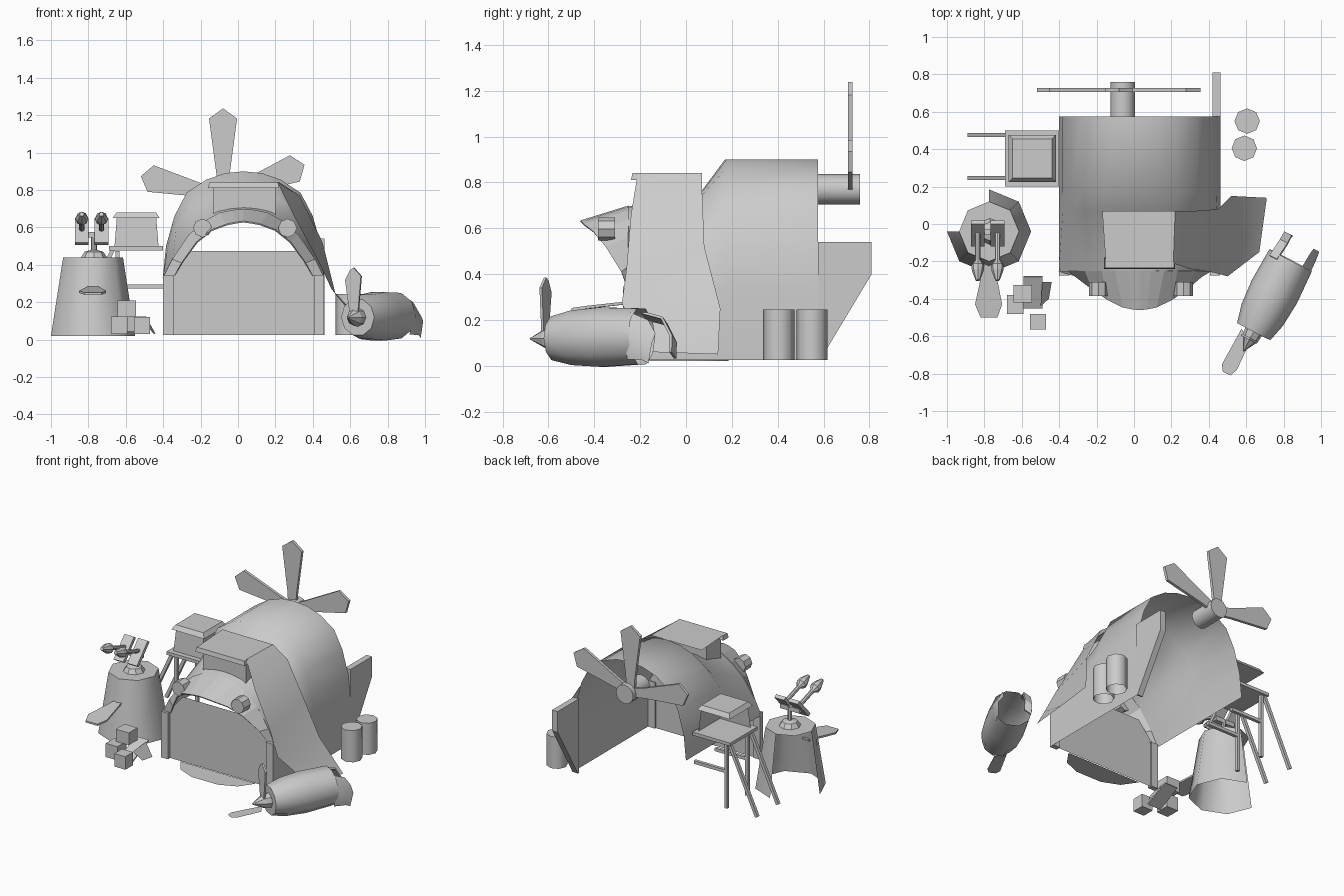
import bpy, bmesh, math
from mathutils import Vector, Matrix

cube = bpy.data.objects.get("Cube")
if cube:
    bpy.data.objects.remove(cube, do_unlink=True)

GREY = (0.6, 0.6, 0.6, 1)
mat = bpy.data.materials.new("plain grey")
mat.use_nodes = True
mat.diffuse_color = GREY
mat.node_tree.nodes["Principled BSDF"].inputs["Base Color"].default_value = GREY


def make(name, verts, faces, smooth=0, thick=0):
    bm = bmesh.new()
    vs = [bm.verts.new(v) for v in verts]
    for f in faces:
        bm.faces.new([vs[i] for i in f])
    bmesh.ops.recalc_face_normals(bm, faces=bm.faces)
    me = bpy.data.meshes.new(name)
    bm.to_mesh(me)
    bm.free()
    me.materials.append(mat)
    ob = bpy.data.objects.new(name, me)
    bpy.context.collection.objects.link(ob)
    if thick:
        mod = ob.modifiers.new("thickness", "SOLIDIFY")
        mod.thickness = thick
        mod.offset = 0
    if smooth:
        bpy.ops.object.select_all(action='DESELECT')
        ob.select_set(True)
        bpy.context.view_layer.objects.active = ob
        bpy.ops.object.shade_smooth_by_angle(angle=math.radians(smooth))
    return ob


def loft(name, rings, closed=False, caps=(), smooth=0, thick=0, skip=()):
    """Skin a series of equally long point rows."""
    n = len(rings[0])
    verts = [p for r in rings for p in r]
    faces = []
    for k in range(len(rings) - 1):
        for i in range(n if closed else n - 1):
            if i not in skip:
                j = (i + 1) % n
                faces.append((k * n + i, k * n + j, (k + 1) * n + j, (k + 1) * n + i))
    for c in caps:
        base = c % len(rings) * n
        faces.append(tuple(base + i for i in range(n)))
    return make(name, verts, faces, smooth, thick)


def slab(name, outline, offset):
    """Extrude a flat outline along a vector."""
    off = Vector(offset)
    a = [Vector(p) for p in outline]
    return loft(name, [a, [p + off for p in a]], True, (0, -1))


def box(name, x0, x1, y0, y1, z0, z1, inset=0, skip=()):
    a = [(x0, y0, z0), (x1, y0, z0), (x1, y1, z0), (x0, y1, z0)]
    b = [(x0 + inset, y0 + inset, z1), (x1 - inset, y0 + inset, z1),
         (x1 - inset, y1 - inset, z1), (x0 + inset, y1 - inset, z1)]
    return loft(name, [a, b], True, (0, -1), skip=skip)


def turned(name, start, direction, profile, n=8, caps=(0, -1), smooth=0, skip=(), turn=0.0):
    """Rings of (distance, radius) along an axis."""
    m = Matrix.Translation(start) @ Vector(direction).to_track_quat('Z', 'Y').to_matrix().to_4x4()
    rings = [[m @ Vector((r * math.cos(turn + i * math.tau / n), r * math.sin(turn + i * math.tau / n), d))
              for i in range(n)] for d, r in profile]
    return loft(name, rings, True, caps, smooth, 0, skip)


def beam(name, a, b, w=0.022):
    d = Vector(b) - Vector(a)
    turned(name, a, d, [(0, w * .7), (d.length, w * .7)], 4, turn=math.pi / 4)


CX = 0.03  # hangar centre line


def arch(half, y):
    return ([(CX + x, y, z) for x, z in half] + [(CX - x, y, z) for x, z in reversed(half[:-1])])


# Hangar shell, its left flank reaching the ground
full = [(-.432, .33), (-.415, .5), (-.37, .66), (-.305, .785), (-.2, .855), (-.1, .89), (0, .9)]
neck = [(-.432, .33), (-.41, .47), (-.36, .6), (-.28, .7), (-.19, .745), (-.1, .76), (0, .765)]
mouth = [(-.432, .33), (-.38, .43), (-.29, .56), (-.2, .635), (-.13, .675), (-.06, .69), (0, .695)]
loft("hangar_shell", [arch(h, y) + [(.46, y, .025)] for h, y in
                      ((mouth, -.25), (neck, .07), (full, .17), (full, .575))], smooth=60)

# Visor rim leaning out over the doorway
rim = [(-.37, -.25, .34), (-.33, -.28, .41), (-.25, -.35, .52), (-.17, -.405, .585), (-.09, -.445, .615),
       (-.04, -.455, .625), (0, -.46, .63)]
rim_row = [(CX + x, y, z) for x, y, z in rim] + [(CX - x, y, z) for x, y, z in reversed(rim[:-1])]
loft("doorway_visor", [arch(mouth, -.25), rim_row], thick=0.008)

# Door posts, front panel, ground apron
for side, nm in ((-1, "right"), (1, "left")):
    x = CX + side * .403
    box(nm + "_door_post", x - .027, x + .027, -.275, -.24, .025, .345)
panel = [(-.4, .025), (.46, .025), (.46, .33), (.41, .36), (.31, .475), (-.25, .475), (-.345, .36), (-.4, .33)]
make("front_panel", [(x, -.25, z) for x, z in panel], [range(8)])
make("ground_apron", [(-.26, -.26, .028), (.32, -.26, .028), (.25, -.36, .028), (.13, -.41, .028),
                      (-.07, -.41, .028), (-.19, -.36, .028)], [range(6)])

# Rear fin on the left flank
fin = [(.575, .025), (.585, .025), (.81, .4), (.81, .54), (.575, .54)]
slab("rear_fin", [(.42, y, z) for y, z in fin], (.042, 0, 0))

# Draped roof sheet
loft("roof_sheet", [
    [(-.15, -.22, .842), (.21, -.21, .842), (.3, -.24, .66), (.43, -.26, .42), (.5, -.28, .27), (.67, -.15, .06)],
    [(-.17, .07, .842), (.22, .07, .842), (.33, .07, .77), (.452, .08, .52), (.52, .15, .25), (.71, .14, .05)]],
    smooth=35)

# Roof box with overhanging lid
box("roof_box", -.13, .2, -.2, -.04, .67, .82)
box("roof_box_lid", -.16, .22, -.24, -.18, .81, .84, .006)

# Lamps on the visor
for x in (-.19, .265):
    turned("visor_lamp", (x, -.385, .597), (0, 1, 0), [(0, .05), (.075, .05)])

# Rear hub and three blades
turned("rear_hub", (-.06, .575, .77), (0, 1, 0), [(0, .066), (.185, .066)], 12, (-1,), 40)
blade = [(.03, -.03), (.11, -.035), (.41, -.075), (.465, 0), (.41, .075), (.11, .035), (.03, .03)]
for deg, s in ((90, 1), (167, .97), (20.5, 1)):
    a = math.radians(deg)
    pts = [(-.08 + s * (r * math.cos(a) - w * math.sin(a)), .706,
            .772 + s * (r * math.sin(a) + w * math.cos(a))) for r, w in blade]
    slab("rear_blade", pts, (0, .02, 0))

# Platform with open backed hut and legs
box("platform_deck", -.69, -.4, .2, .5, .478, .5)
box("platform_hut", -.66, -.425, .235, .47, .5, .65, .012, (2, 3))
box("hut_roof", -.67, -.418, .225, .475, .65, .68, .02)
for y in (.245, .475):
    beam("platform_leg", (-.645, y, .475), (-.645, y, .03))
    beam("platform_strut", (-.67, y, .48), (-.88, y, .03))
    beam("platform_brace", (-.645, y, .285), (-.4, y, .285))

# Gun tower, broken open at the rear right
turned("tower_body", (-.775, -.04, .02), (0, 0, 1), [(0, .225), (.42, .16)], 8, (-1,), 50, (6, 7))
turned("tower_mount", (-.77, -.04, .44), (0, 0, 1), [(0, .07), (.03, .05), (.04, .015), (.13, .015)], 8)
box("gun_crossbar", -.85, -.7, -.06, -.03, .545, .575)
for x in (-.835, -.73):
    # Tilted shield plate and barrel with flared muzzle
    slab("gun_shield", [(x - .037, -.12, .52), (x + .037, -.12, .52), (x + .037, 0, .65), (x - .037, 0, .65)],
         (0, .02, -.015))
    turned("gun_barrel", (x, -.04, .585), (0, -1, .33),
           [(0, .014), (.16, .014), (.19, .035), (.22, .032), (.275, .012)], 8)

# Paddle shaped plate on the tower front
slab("tower_paddle", [(-.8, -.2, .275), (-.75, -.2, .275), (-.705, -.43, .25), (-.73, -.5, .24),
                      (-.82, -.5, .24), (-.85, -.43, .25)], (0, 0, .012))

# Crates and scrap plate
box("crate_back", -.68, -.59, -.48, -.38, .03, .125)
box("crate_front", -.555, -.47, -.565, -.48, .03, .12)
box("crate_top", -.645, -.545, -.42, -.325, .125, .21)
make("scrap_plate", [(-.59, -.28, .12), (-.49, -.28, .12), (-.49, -.45, .04), (-.59, -.45, .04)], [range(4)], thick=.01)
make("scrap_shard", [(-.49, -.31, .12), (-.44, -.31, .03), (-.455, -.4, .035), (-.5, -.44, .1)], [range(4)])

# Barrels, open underneath
for x, y in ((.605, .55), (.59, .405)):
    turned("barrel", (x, y, .025), (0, 0, 1), [(0, .068), (.22, .068)], 8, (-1,), 50)

# Fallen engine pod
AXIS = Vector((.46, .888, .02)).normalized()
SIDE = Vector((.888, -.46, 0))
NOSE = Vector((.64, -.575, .12))
turned("engine_pod", NOSE, AXIS, [(0, .1), (.1, .125), (.24, .136), (.43, .128)], 10, (0,), 50)
turned("engine_spinner", NOSE, -AXIS, [(0, .05), (.04, .045), (.12, .002)], 8)


def pod_point(t, s, h):
    return NOSE + AXIS * t + SIDE * s + Vector((0, 0, h))


# Torn metal at the open end: a narrow claw and a broad side plate
loft("torn_claw", [
    [pod_point(t, s, h), pod_point(t, s - .045, h - .03)]
    for t, s, h in ((.4, -.065, .105), (.5, -.055, .08), (.545, -.055, .0), (.545, -.05, -.07))], thick=.012)
loft("torn_side_plate", [
    [pod_point(.41, .07, .105), pod_point(.41, .125, .02), pod_point(.41, .1, -.1)],
    [pod_point(.5, .075, .07), pod_point(.5, .12, 0), pod_point(.49, .11, -.105)],
    [pod_point(.54, .08, .01), pod_point(.54, .115, -.03), pod_point(.52, .11, -.12)]], smooth=50)

# Engine blades: one upright, one flat near the ground
up = [(-.015, .1), (-.045, .32), (-.02, .37), (0, .385), (.04, .34), (.02, .1)]
base = NOSE - AXIS * .05
slab("engine_blade_upright", [(base.x + u, base.y - u * .5, z) for u, z in up], AXIS * .012)
flat = [(.6, -.6), (.575, -.56), (.47, -.75), (.475, -.79), (.515, -.81), (.55, -.78), (.62, -.63)]
make("engine_blade_flat", [(x, y, .055) for x, y in flat], [range(7)])
